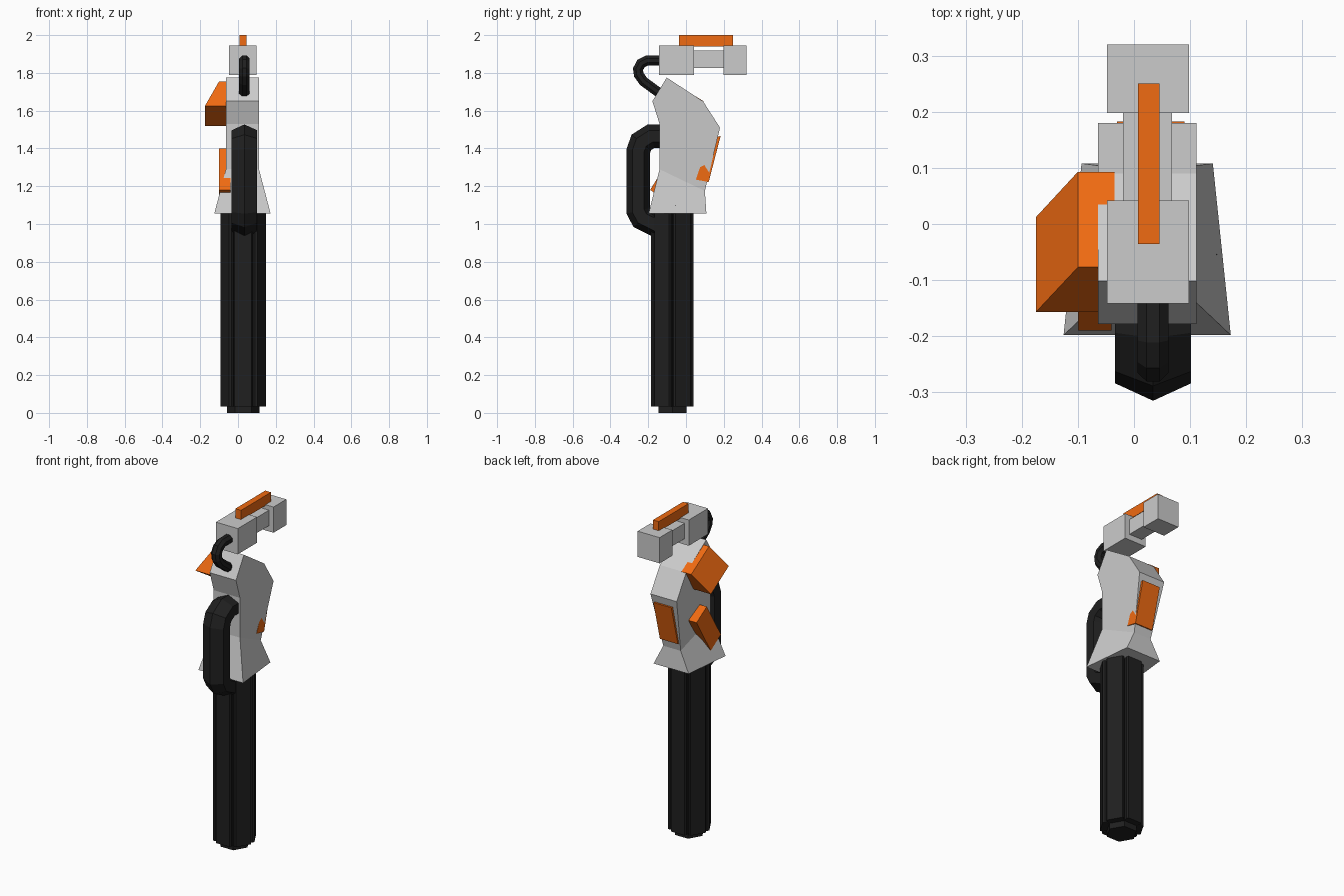
import bpy, bmesh, math
from mathutils import Vector

if "Cube" in bpy.data.objects:
    bpy.data.objects.remove(bpy.data.objects["Cube"])


def material(name, color):
    m = bpy.data.materials.new(name)
    m.diffuse_color = color
    m.use_nodes = True
    m.node_tree.nodes["Principled BSDF"].inputs["Base Color"].default_value = m.diffuse_color
    return m


ORANGE = material("orange", (0.87, 0.145, 0.006, 1))
DARK = material("dark", (0.014, 0.014, 0.014, 1))
CX = 0.034


def loft(name, rings, mat=None):
    """Skin a list of equal-length vertex rings and cap both ends."""
    bm = bmesh.new()
    vs = [[bm.verts.new(p) for p in r] for r in rings]
    n = len(rings[0])
    for a, b in zip(vs, vs[1:]):
        for i in range(n):
            j = (i + 1) % n
            bm.faces.new((a[i], a[j], b[j], b[i]))
    bm.faces.new(vs[0])
    bm.faces.new(vs[-1])
    bmesh.ops.recalc_face_normals(bm, faces=bm.faces)
    me = bpy.data.meshes.new(name)
    bm.to_mesh(me)
    bm.free()
    ob = bpy.data.objects.new(name, me)
    bpy.context.collection.objects.link(ob)
    if mat:
        me.materials.append(mat)
    return ob


def box(name, x, y, z, mat=None):
    return loft(name, [[(x[0], y[0], h), (x[1], y[0], h), (x[1], y[1], h), (x[0], y[1], h)]
                       for h in z], mat)


def side_prism(name, profile, left, right, mat=None):
    """Side profile (y, z); left and right give x per profile point."""
    return loft(name, [[(x, y, z) for x, (y, z) in zip(xs, profile)] for xs in (left, right)], mat)


def sweep(name, path, sides, half_x, half_d, mat, turn=0.0):
    """Sweep a low-sided tube along a (y, z) path with mitred joints."""
    pts = [Vector(p) for p in path]
    rings = []
    for i, p in enumerate(pts):
        d0 = (p - pts[max(i - 1, 0)]).normalized()
        d1 = (pts[min(i + 1, len(pts) - 1)] - p).normalized()
        t = (d0 + d1).normalized()
        nrm = Vector((-t.y, t.x))
        ref = d1 if d1.length else d0
        k = 1 / max(0.6, t.dot(ref))
        ring = []
        for s in range(sides):
            a = math.tau * s / sides + turn
            q = p + nrm * (math.cos(a) * half_d * k)
            ring.append((CX + math.sin(a) * half_x, q.x, q.y))
        rings.append(ring)
    return loft(name, rings, mat)


# Main body: upper shell, pinched at the rear waist
BX = 0.0235
profile = [(-0.102, 1.775), (0.09, 1.65), (0.18, 1.51), (0.10, 1.175),
           (-0.14, 1.29), (-0.14, 1.53), (-0.178, 1.65)]
half = [0.0875, 0.0875, 0.0875, 0.058, 0.0875, 0.0875, 0.0875]
side_prism("body", profile, [BX - h for h in half], [BX + h for h in half])

# Flared skirt under the body
skirt = [(-0.14, 1.29, 0.0875), (0.10, 1.175, 0.058), (0.108, 1.055, 0.117), (-0.198, 1.055, 0.149)]
side_prism("body_skirt", [s[:2] for s in skirt], [BX - s[2] for s in skirt], [BX + s[2] for s in skirt])

# Lower column: hexagonal core wrapped by six plates
HX, HY = 0.0275, -0.072
loft("column_core", [[(HX + 0.086 * math.cos(i * math.pi / 3), HY + 0.086 * math.sin(i * math.pi / 3), z)
                      for i in range(6)] for z in (0, 1.1)], DARK)
for i in range(6):
    a = math.radians(30 + 60 * i)
    c, s = math.cos(a), math.sin(a)
    section = [(0.07, -0.042), (0.102, -0.051), (0.113, -0.045),
               (0.113, 0.045), (0.102, 0.051), (0.07, 0.042)]
    loft(f"column_plate_{i + 1}", [[(HX + r * c - w * s, HY + r * s + w * c, z) for r, w in section]
                                   for z in (0.035, 1.1)], DARK)

# Front grip loop
sweep("grip", [(-0.09, 1.465), (-0.185, 1.465), (-0.237, 1.432), (-0.253, 1.385), (-0.253, 1.07),
               (-0.232, 1.03), (-0.12, 0.975)], 6, 0.078, 0.062, DARK)

# Hose between the sight and the body
sweep("hose", [(-0.12, 1.866), (-0.205, 1.866), (-0.238, 1.85), (-0.254, 1.82), (-0.25, 1.79),
               (-0.225, 1.755), (-0.15, 1.70), (-0.11, 1.675)], 8, 0.03, 0.028, DARK, math.pi / 8)

# Sight: two blocks, a bridge and a top rail
box("sight_front", (-0.048, 0.098), (-0.142, 0.042), (1.79, 1.945))
box("sight_rear", (-0.048, 0.098), (0.198, 0.32), (1.79, 1.945))
box("sight_bridge", (-0.02, 0.068), (0.03, 0.21), (1.825, 1.918))
box("sight_rail", (0.007, 0.045), (-0.036, 0.25), (1.94, 2.0), ORANGE)

# Orange side wedge, side slab and rear panel
side_prism("side_wedge", [(-0.157, 1.625), (-0.077, 1.755), (0.093, 1.65), (0.012, 1.52)],
           [-0.175, -0.1, -0.1, -0.175], [-0.035] * 4, ORANGE)
side_prism("side_slab", [(-0.19, 1.18), (-0.055, 1.40), (0.042, 1.34), (-0.093, 1.12)],
           [-0.1] * 4, [-0.04] * 4, ORANGE)
side_prism("rear_panel", [(0.183, 1.465), (0.12, 1.222), (0.052, 1.235), (0.13, 1.46)],
           [-0.03] * 4, [0.09] * 4, ORANGE)
